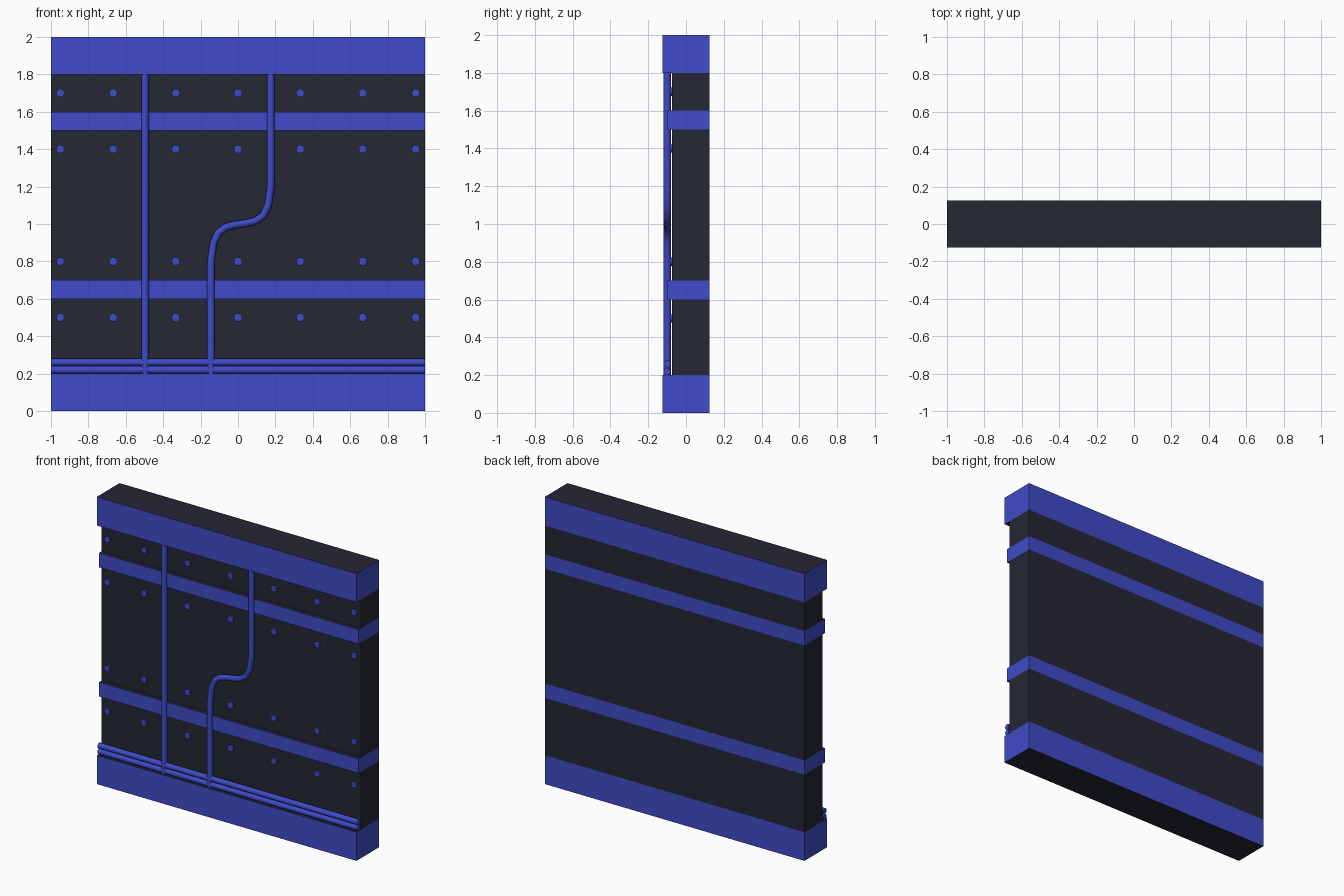
import bpy, bmesh
from math import pi

if "Cube" in bpy.data.objects:
    bpy.data.objects.remove(bpy.data.objects["Cube"])


def material(name, color):
    m = bpy.data.materials.new(name)
    m.diffuse_color = color
    m.use_nodes = True
    m.node_tree.nodes["Principled BSDF"].inputs["Base Color"].default_value = m.diffuse_color
    return m


blue = material("blue_paint", (0.05, 0.07, 0.58, 1))
dark = material("dark_panel", (0.018, 0.02, 0.034, 1))
BACK = 0.125

# Wall body: stacked strips (bottom z, top z, front y, material slot)
strips = [(0.0, 0.2, -0.125, 0), (0.2, 0.6, -0.075, 1), (0.6, 0.7, -0.1, 0),
          (0.7, 1.5, -0.075, 1), (1.5, 1.6, -0.1, 0), (1.6, 1.8, -0.075, 1),
          (1.8, 2.0, -0.125, 0)]
bm = bmesh.new()


def quad(points, slot):
    face = bm.faces.new([bm.verts.new(p) for p in points])
    face.material_index = slot


def level(z, ya, yb):
    # horizontal dark face: ledge, top or underside
    quad([(-1, ya, z), (1, ya, z), (1, yb, z), (-1, yb, z)], 1)


for z0, z1, y, slot in strips:
    ring = [(-1, y), (1, y), (1, BACK), (-1, BACK)]
    for (xa, ya), (xb, yb) in zip(ring, ring[1:] + ring[:1]):
        quad([(xa, ya, z0), (xb, yb, z0), (xb, yb, z1), (xa, ya, z1)], slot)
for low, high in zip(strips, strips[1:]):
    level(low[1], low[2], high[2])
level(2.0, strips[-1][2], BACK)
level(0.0, BACK, strips[0][2])
bmesh.ops.remove_doubles(bm, verts=bm.verts, dist=1e-5)
bmesh.ops.recalc_face_normals(bm, faces=bm.faces)
mesh = bpy.data.meshes.new("wall_body")
bm.to_mesh(mesh)
bm.free()
mesh.materials.append(blue)
mesh.materials.append(dark)
bpy.context.collection.objects.link(bpy.data.objects.new("wall_body", mesh))

# Rivets: four rows of seven flat discs
for z in (0.5, 0.8, 1.4, 1.7):
    for x in (-0.95, -0.667, -0.333, 0, 0.333, 0.667, 0.95):
        bpy.ops.mesh.primitive_cylinder_add(vertices=16, radius=0.022, depth=0.02,
                                            location=(x, -0.075, z), rotation=(pi / 2, 0, 0))
        rivet = bpy.context.object
        rivet.name = "rivet"
        rivet.data.materials.append(blue)


# Pipes: eight-sided tubes along an x-z path
def pipe(name, path):
    curve = bpy.data.curves.new(name, "CURVE")
    curve.dimensions = "3D"
    curve.bevel_depth = 0.02
    curve.bevel_resolution = 2
    curve.use_fill_caps = True
    spline = curve.splines.new("POLY")
    spline.points.add(len(path) - 1)
    for point, (x, z) in zip(spline.points, path):
        point.co = (x, -0.1, z, 1)
    curve.materials.append(blue)
    obj = bpy.data.objects.new(name, curve)
    bpy.context.collection.objects.link(obj)
    bpy.ops.object.select_all(action="DESELECT")
    obj.select_set(True)
    bpy.context.view_layer.objects.active = obj
    bpy.ops.object.convert(target="MESH")
    bpy.ops.object.shade_smooth_by_angle(angle=pi / 3)


pipe("lower_pipe", [(-1, 0.22), (1, 0.22)])
pipe("upper_pipe", [(-1, 0.26), (1, 0.26)])
pipe("straight_pipe", [(-0.497, 0.01), (-0.497, 1.99)])

# S-bend pipe: half the bend, turned about its midpoint for the other half
half = [(-0.145, 0.01), (-0.145, 0.8), (-0.131, 0.9), (-0.105, 0.955),
        (-0.065, 0.983), (-0.02, 0.995)]
cx, cz = 0.015, 1.0
pipe("bent_pipe", half + [(2 * cx - x, 2 * cz - z) for x, z in reversed(half)])
